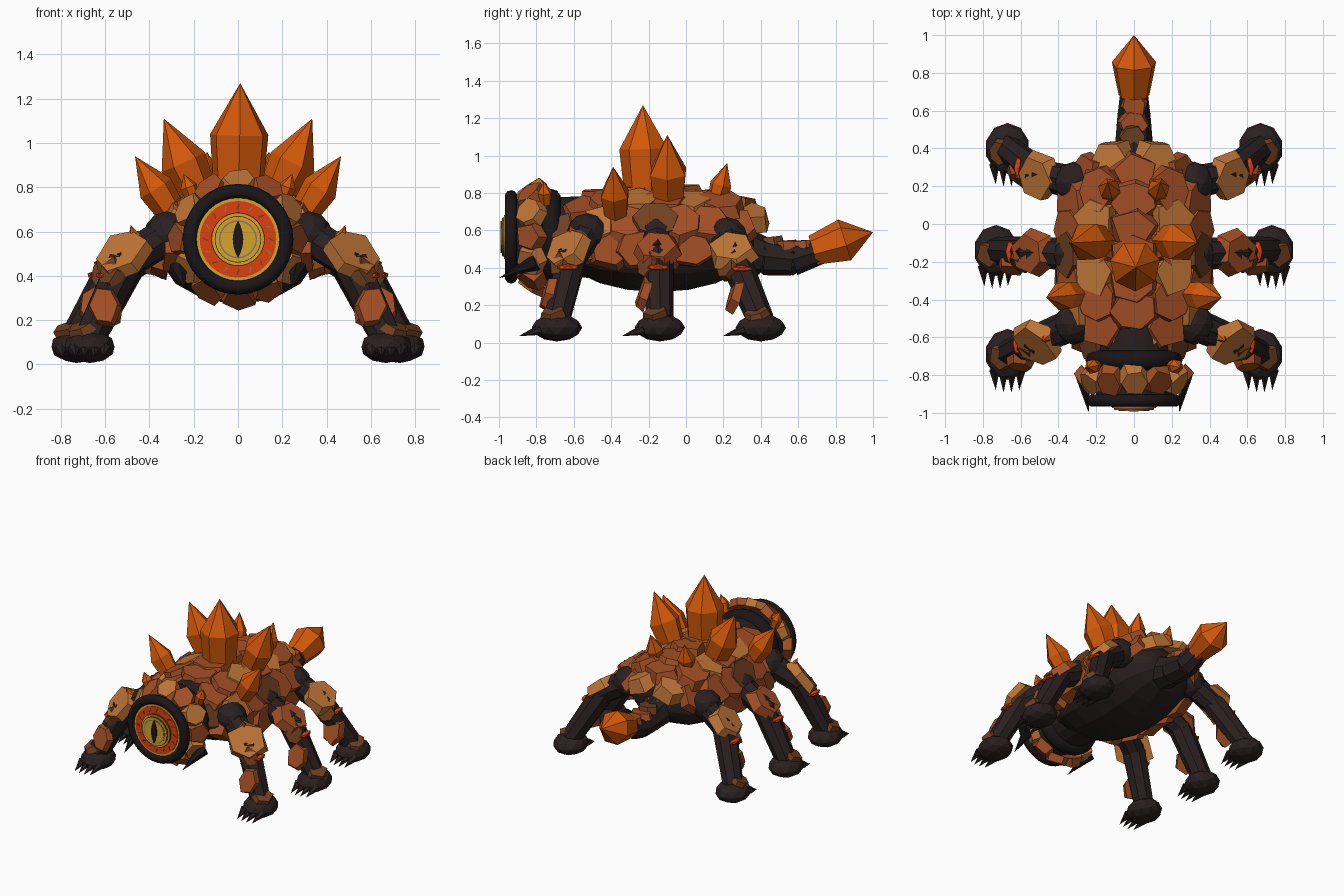
import bpy, bmesh, math, random
from mathutils import Vector as V, Matrix

cube = bpy.data.objects.get("Cube")
if cube:
    bpy.data.objects.remove(cube)
random.seed(11)

COLOURS = {
    "charcoal": (0.023, 0.0145, 0.0145), "black": (0.0105, 0.008, 0.009),
    "rust_rock": (0.36, 0.077, 0.018), "tan_rock": (0.51, 0.175, 0.037),
    "brown_rock": (0.16, 0.05, 0.014), "crystal_orange": (0.64, 0.098, 0.003),
    "lava": (0.74, 0.05, 0.004), "gold": (0.68, 0.37, 0.025), "grey": (0.22, 0.21, 0.14)}
NAMES = list(COLOURS)
DARK, BLACK, RUST, TAN, BROWN, CRYSTAL, LAVA, GOLD, GREY = range(len(NAMES))
MATS = []
for name, rgb in COLOURS.items():
    m = bpy.data.materials.new(name)
    m.use_nodes = True
    m.diffuse_color = (*rgb, 1)
    m.node_tree.nodes["Principled BSDF"].inputs["Base Color"].default_value = (*rgb, 1)
    MATS.append(m)


def finish(bm, name, mirror=False):
    me = bpy.data.meshes.new(name)
    bmesh.ops.recalc_face_normals(bm, faces=bm.faces)
    bm.to_mesh(me)
    bm.free()
    for m in MATS:
        me.materials.append(m)
    ob = bpy.data.objects.new(name, me)
    bpy.context.collection.objects.link(ob)
    if mirror:
        ob.modifiers.new("mirror", "MIRROR").use_mirror_merge = False


def paint(verts, mat):
    for f in {f for v in verts for f in v.link_faces}:
        f.material_index = mat


def aim(direction):
    return V(direction).to_track_quat('Z', 'Y').to_matrix().to_4x4()


def taper(bm, a, b, r1, r2, n, mat):
    """Cone or prism running from a to b."""
    a, b = V(a), V(b)
    mx = Matrix.Translation((a + b) / 2) @ aim(b - a)
    vs = bmesh.ops.create_cone(bm, cap_ends=True, segments=n, radius1=r1, radius2=r2,
                               depth=(b - a).length, matrix=mx)["verts"]
    paint(vs, mat)
    return vs


def ball(bm, c, size, mat, sub=2):
    mx = Matrix.Translation(c) @ Matrix.Diagonal((*size, 1))
    paint(bmesh.ops.create_icosphere(bm, subdivisions=sub, radius=1, matrix=mx)["verts"], mat)


def rock(bm, c, normal, w, h, t, mat):
    """Irregular faceted slab facing along its normal."""
    mx = Matrix.Translation(c) @ aim(normal)
    n = random.choice((5, 6, 6, 7))
    vs = bmesh.ops.create_cone(bm, cap_ends=True, segments=n, radius1=1, radius2=0.82,
                               depth=1, matrix=Matrix.Rotation(random.random() * 6, 4, 'Z'))["verts"]
    for v in vs:
        k = random.uniform(0.87, 1.15)
        v.co = mx @ V((v.co.x * w * k, v.co.y * h * k, v.co.z * t + random.uniform(-.1, .1) * t))
    paint(vs, mat)


def crystal(bm, a, b, r, mid=0.52, base=0.74, n=6):
    a, b = V(a), V(b)
    m = a.lerp(b, mid)
    taper(bm, a, m, r * base, r, n, CRYSTAL)
    taper(bm, m, b, r, 0, n, CRYSTAL)


def ring(name, c, major, minor):
    bpy.ops.mesh.primitive_torus_add(location=c, rotation=(math.pi / 2, 0, 0), major_radius=major,
                                     minor_radius=minor, major_segments=32, minor_segments=10)
    ob = bpy.context.object
    ob.name = name
    ob.data.materials.append(MATS[BLACK])
    bpy.ops.object.shade_smooth()


# Body core: boxy above, rounder belly
BY, BZ, LEN = -0.15, 0.52, 0.53


def hull(t, ang):
    boxy = max(0, 1 - abs(t) ** 4) ** 0.5
    belly = max(0, 1 - t * t) ** 0.5
    c = math.cos(ang)
    x = 0.36 * (0.65 * boxy + 0.35 * belly) * math.sin(ang)
    z = c * (0.26 * boxy if c > 0 else 0.25 * belly)
    return V((x, BY + LEN * t, BZ + z))


bm = bmesh.new()
for v in bmesh.ops.create_uvsphere(bm, u_segments=14, v_segments=10, radius=1)["verts"]:
    v.co = hull(v.co.z, math.atan2(v.co.x, v.co.y))
finish(bm, "body_core")

# Rock armour: broad slabs on the back, flank slabs stop before the rump
spine, flank = bmesh.new(), bmesh.new()
tan_slabs, brown_slabs = {(0, 0), (6, 1), (4, 1), (1, 2), (2, 1)}, {(3, 2), (0, 2)}
for i in range(7):
    t = -0.84 + i * 0.27
    for j in range(4):
        ts = t + (0.1 if j % 2 else 0)
        if ts > (0.85, 0.9, 0.8, 0.4)[j]:
            continue
        ang = math.radians((0, 34, 66, 95)[j])
        p = hull(ts, ang)
        n = V((math.sin(ang), 0.3 * ts ** 3, 1.2 * math.cos(ang) + 0.15))
        mat = TAN if (i, j) in tan_slabs else BROWN if (i, j) in brown_slabs else RUST
        rock(flank if j else spine, p + n * 0.012, n, 0.14, 0.13 if j < 3 else 0.11,
             random.uniform(0.055, 0.09), mat)
finish(spine, "spine_plates")
finish(flank, "flank_plates", True)

# Back crystals
bm = bmesh.new()
crystal(bm, (0, -0.21, 0.7), (0.01, -0.23, 1.27), 0.135, 0.59, 0.8, 7)
finish(bm, "main_crystal")
bm = bmesh.new()
for a, b, r in (((0.15, -0.09, 0.7), (0.335, -0.1, 1.11), 0.108),
                ((0.27, -0.37, 0.64), (0.465, -0.39, 0.94), 0.082),
                ((0.12, 0.15, 0.72), (0.14, 0.22, 0.96), 0.06),
                ((0.2, -0.75, 0.74), (0.245, -0.76, 0.86), 0.04),
                ((0.43, -0.57, 0.48), (0.485, -0.62, 0.63), 0.042)):
    crystal(bm, a, b, r)
finish(bm, "side_crystals", True)

# Tail with plates, glowing seam and crystal tip
bm = bmesh.new()
path = [V((0, 0.28, 0.5)), V((0, 0.42, 0.46)), V((0, 0.57, 0.445)), V((0, 0.72, 0.49))]
radii = (0.13, 0.1, 0.088, 0.07)
for k in range(3):
    taper(bm, path[k], path[k + 1], radii[k], radii[k + 1], 8, DARK)
    ball(bm, path[k + 1], [radii[k + 1]] * 3, DARK, 1)
finish(bm, "tail")
bm = bmesh.new()
for y, z, mat in ((0.45, 0.54, BROWN), (0.53, 0.52, RUST), (0.63, 0.525, RUST)):
    rock(bm, (0, y, z), (0, -0.1, 1), 0.08, 0.08, 0.045, mat)
ball(bm, (0, 0.375, 0.56), (0.06, 0.03, 0.025), LAVA, 1)
finish(bm, "tail_plates")
bm = bmesh.new()
crystal(bm, (0, 0.68, 0.49), (0, 1.0, 0.59), 0.12, 0.53, 0.7, 7)
finish(bm, "tail_crystal")

# Legs: shoulder, knee, foot, knee-plate colour, facing and size for each pair
LEGS = {"front": ((0.32, -0.53, 0.585), (0.51, -0.61, 0.46), (0.67, -0.69, 0.08), TAN, (0.5, -0.6, 0.62), 0.145),
        "middle": ((0.33, -0.16, 0.565), (0.54, -0.15, 0.46), (0.73, -0.14, 0.08), RUST, (0.65, -0.1, 0.75), 0.14),
        "rear": ((0.32, 0.22, 0.565), (0.5, 0.26, 0.45), (0.67, 0.4, 0.08), TAN, (0.65, -0.1, 0.75), 0.135)}
for name, (s, k, f, colour, facing, size) in LEGS.items():
    s, k, f, facing = V(s), V(k), V(f), V(facing)
    ankle = f + V((0, 0, 0.04))
    bm = bmesh.new()
    ball(bm, s, (0.105, 0.11, 0.107), DARK)
    taper(bm, s, k, 0.088, 0.08, 8, DARK)
    ball(bm, k, [0.085] * 3, DARK, 1)
    taper(bm, k, ankle, 0.085, 0.072, 8, DARK)
    ball(bm, k.lerp(ankle, 0.26) + V((0.067, 0, 0.03)), (0.026, 0.065, 0.018), LAVA, 1)
    finish(bm, name + "_legs", True)

    bm = bmesh.new()
    ball(bm, f, (0.118, 0.135, 0.074), DARK)
    for c in range(4):
        dx = (c - 1.5) * 0.046
        root = f + V((dx, -0.085, -0.01))
        tip = root + V((dx * -0.1, -0.125 + abs(dx) * 0.3, -0.035))
        taper(bm, root, tip, 0.03, 0, 6, DARK)
    finish(bm, name + "_feet", True)

    bm = bmesh.new()
    rock(bm, s.lerp(k, 0.83) + facing * 0.065 - V((0, 0, 0.025)), facing, size, size, 0.065, colour)
    rock(bm, k.lerp(ankle, 0.14) + V((0.04, -0.055, 0)), (0.6, -0.7, 0.3), 0.07, 0.08, 0.045, BROWN)
    rock(bm, k.lerp(ankle, 0.58) + V((0, -0.08, 0)), (0.15, -1, 0.3), 0.08, 0.105, 0.045, RUST)
    rock(bm, ankle + V((0.035, -0.02, 0.04)), (0.5, -0.3, 1), 0.075, 0.075, 0.04, BROWN)
    finish(bm, name + "_leg_plates", True)

# Neck and head
EZ = 0.565
bm = bmesh.new()
taper(bm, (0, -0.5, EZ), (0, -0.94, EZ), 0.22, 0.2, 20, DARK)
finish(bm, "neck")
ring("neck_ring", (0, -0.72, EZ), 0.205, 0.052)
ring("eye_ring", (0, -0.935, EZ), 0.216, 0.034)
bm = bmesh.new()
for i in range(12):
    a = math.tau * i / 12
    d = V((math.sin(a), 0, math.cos(a)))
    rock(bm, V((0, -0.83, EZ)) + d * 0.254, d + V((0, -0.65, 0)),
         0.09, 0.09, 0.06, TAN if i in (0, 2, 4, 8, 10) else RUST)
finish(bm, "head_plates")

# Mandible spikes
bm = bmesh.new()
taper(bm, (0.27, -0.8, 0.43), (0.24, -1.0, 0.345), 0.045, 0, 6, BLACK)
finish(bm, "mandibles", True)

# Layered eye
bm = bmesh.new()
for r, front, mat in ((0.187, 0.955, GOLD), (0.173, 0.960, LAVA), (0.121, 0.968, BROWN),
                      (0.117, 0.973, GOLD), (0.105, 0.982, BROWN), (0.102, 0.985, GOLD),
                      (0.086, 0.987, GREY), (0.079, 0.989, GOLD)):
    taper(bm, (0, -0.9, EZ), (0, -front, EZ), r, r, 32, mat)
for v in taper(bm, (0, -0.95, EZ), (0, -0.993, EZ), 0.085, 0.085, 16, BLACK):
    dz = min(1, abs(v.co.z - EZ) / 0.085)
    v.co.x = math.copysign(0.024 * (1 - dz * dz), v.co.x)
finish(bm, "eye")

# Short streaks around the iris
bm = bmesh.new()
for i in range(16):
    mx = Matrix.Translation((0, -0.961, EZ)) @ Matrix.Rotation(math.tau * i / 16, 4, 'Y') @ \
        Matrix.Translation((0, 0, 0.148)) @ Matrix.Rotation(0.5, 4, 'Y') @ Matrix.Diagonal((0.006, 0.006, 0.026, 1))
    paint(bmesh.ops.create_cube(bm, size=1, matrix=mx)["verts"], GREY if i % 2 else BROWN)
finish(bm, "iris_streaks")
